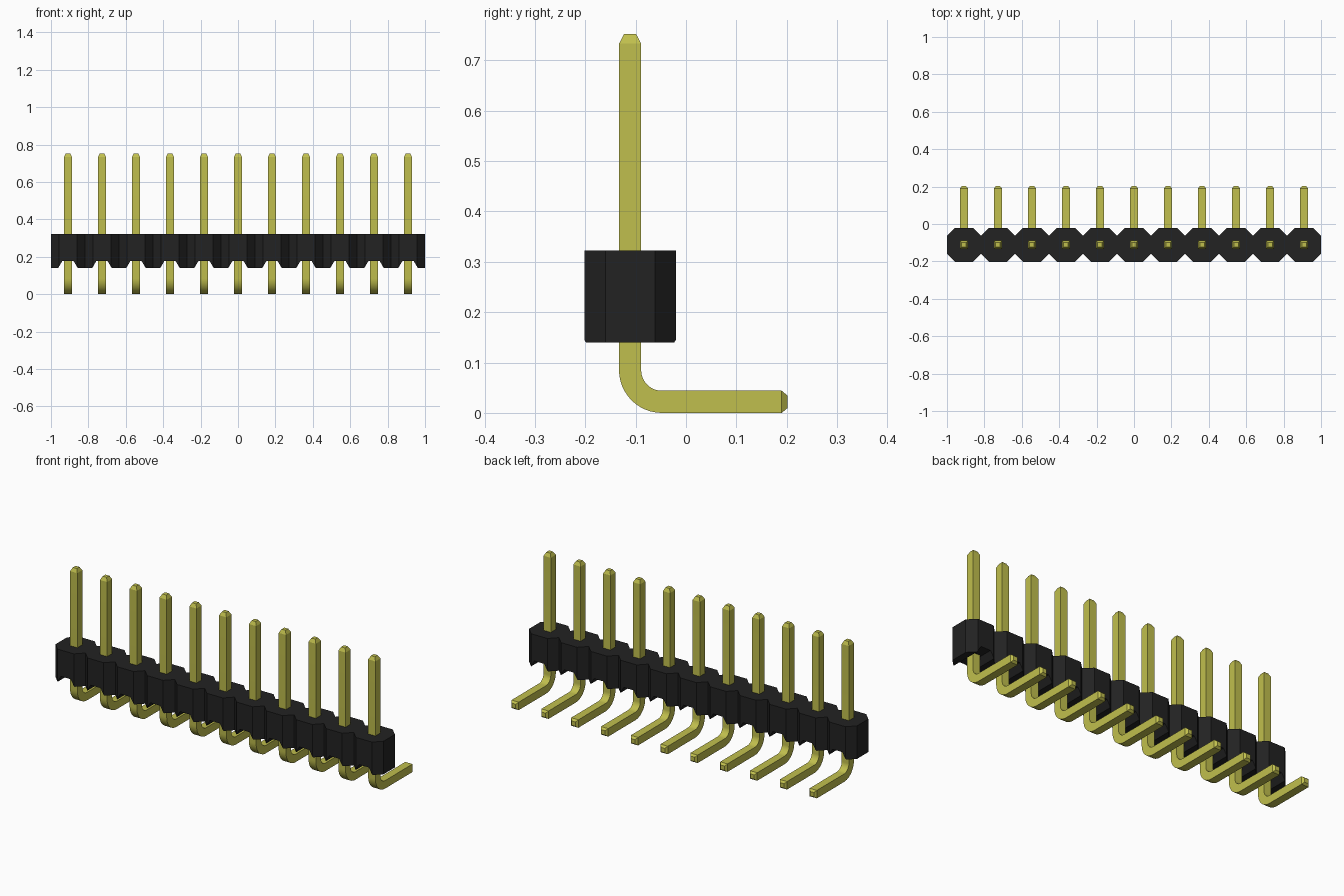
import bpy
import bmesh
import math
from mathutils import Vector

if "Cube" in bpy.data.objects:
    bpy.data.objects.remove(bpy.data.objects["Cube"])

COUNT = 11
PITCH = 2 / COUNT
HALF = PITCH / 2
ROW_Y = -0.111
BODY_LOW, BODY_HIGH = 0.14, 0.322
CENTRES = [(i - (COUNT - 1) / 2) * PITCH for i in range(COUNT)]


def material(name, colour, roughness):
    mat = bpy.data.materials.new(name)
    mat.use_nodes = True
    mat.diffuse_color = colour
    bsdf = mat.node_tree.nodes["Principled BSDF"]
    bsdf.inputs["Base Color"].default_value = colour
    bsdf.inputs["Roughness"].default_value = roughness
    return mat


def make_mesh(name, bm, mat):
    bmesh.ops.recalc_face_normals(bm, faces=bm.faces)
    mesh = bpy.data.meshes.new(name)
    bm.to_mesh(mesh)
    bm.free()
    mesh.materials.append(mat)
    return mesh


def add_object(name, mesh, x=0):
    obj = bpy.data.objects.new(name, mesh)
    obj.location.x = x
    bpy.context.collection.objects.link(obj)
    return obj


def add_prism(bm, points, offset):
    face = bm.faces.new([bm.verts.new(p) for p in points])
    grown = bmesh.ops.extrude_face_region(bm, geom=[face])["geom"]
    moved = [v for v in grown if isinstance(v, bmesh.types.BMVert)]
    bmesh.ops.translate(bm, verts=moved, vec=offset)
    # the extrusion keeps the starting face as the other cap


gold = material("gold metal", (0.53, 0.52, 0.075, 1), 0.5)
black = material("black plastic", (0.016, 0.016, 0.016, 1), 0.6)

# Housing: a chain of chamfered cells extruded upwards
FLAT = 0.049
front = []
for cx in CENTRES:
    front += [(cx - HALF, -FLAT), (cx - FLAT, -HALF), (cx + FLAT, -HALF)]
front.append((1, -FLAT))
outline = front + [(x, -y) for x, y in reversed(front)]
bm = bmesh.new()
add_prism(bm, [(x, ROW_Y + y, BODY_LOW) for x, y in outline],
          (0, 0, BODY_HIGH - BODY_LOW))
housing = add_object("housing", make_mesh("housing", bm, black))

# Tapered slots across the underside, one below each cell
bm = bmesh.new()
for cx in CENTRES:
    slot = [(-0.058, 0.13), (0.058, 0.13), (0.03, 0.177), (-0.03, 0.177)]
    add_prism(bm, [(cx + x, ROW_Y - 0.15, z) for x, z in slot], (0, 0.3, 0))
cutter = add_object("slot_cutter", make_mesh("slot_cutter", bm, black))
cutter.hide_render = True
cut = housing.modifiers.new("slots", 'BOOLEAN')
cut.operation = 'DIFFERENCE'
cut.solver = 'EXACT'
cut.object = cutter
bpy.context.view_layer.objects.active = housing
bpy.ops.object.modifier_apply(modifier=cut.name)
bpy.data.objects.remove(cutter)

# Pin: a square section swept down, round the bend and out to the back
R = 0.022
BEND = 0.063
TIP = 0.012
bend_y, bend_z = ROW_Y + BEND, R + BEND
down, back = Vector((0, 1, 0)), Vector((0, 0, 1))
path = [(Vector((0, ROW_Y, 0.752)), down, TIP),
        (Vector((0, ROW_Y, 0.733)), down, R)]
STEPS = 12
for i in range(STEPS + 1):
    a = math.pi / 2 * i / STEPS
    normal = Vector((0, math.cos(a), math.sin(a)))
    path.append((Vector((0, bend_y, bend_z)) - normal * BEND, normal, R))
path += [(Vector((0, 0.19, R)), back, R),
         (Vector((0, 0.202, R)), back, TIP)]

bm = bmesh.new()
rings = []
for centre, normal, r in path:
    side = Vector((r, 0, 0))
    rings.append([bm.verts.new(centre + side * sx + normal * r * sn)
                  for sx, sn in ((-1, -1), (1, -1), (1, 1), (-1, 1))])
for a, b in zip(rings, rings[1:]):
    for k in range(4):
        n = (k + 1) % 4
        bm.faces.new((a[k], a[n], b[n], b[k]))
bm.faces.new(rings[0])
bm.faces.new(rings[-1])
pin_mesh = make_mesh("pin", bm, gold)
pins = [add_object(f"pin_{i + 1}", pin_mesh, cx) for i, cx in enumerate(CENTRES)]

# Smooth the bend only
bpy.ops.object.select_all(action='DESELECT')
pins[0].select_set(True)
bpy.context.view_layer.objects.active = pins[0]
bpy.ops.object.shade_smooth_by_angle(angle=math.radians(20))
